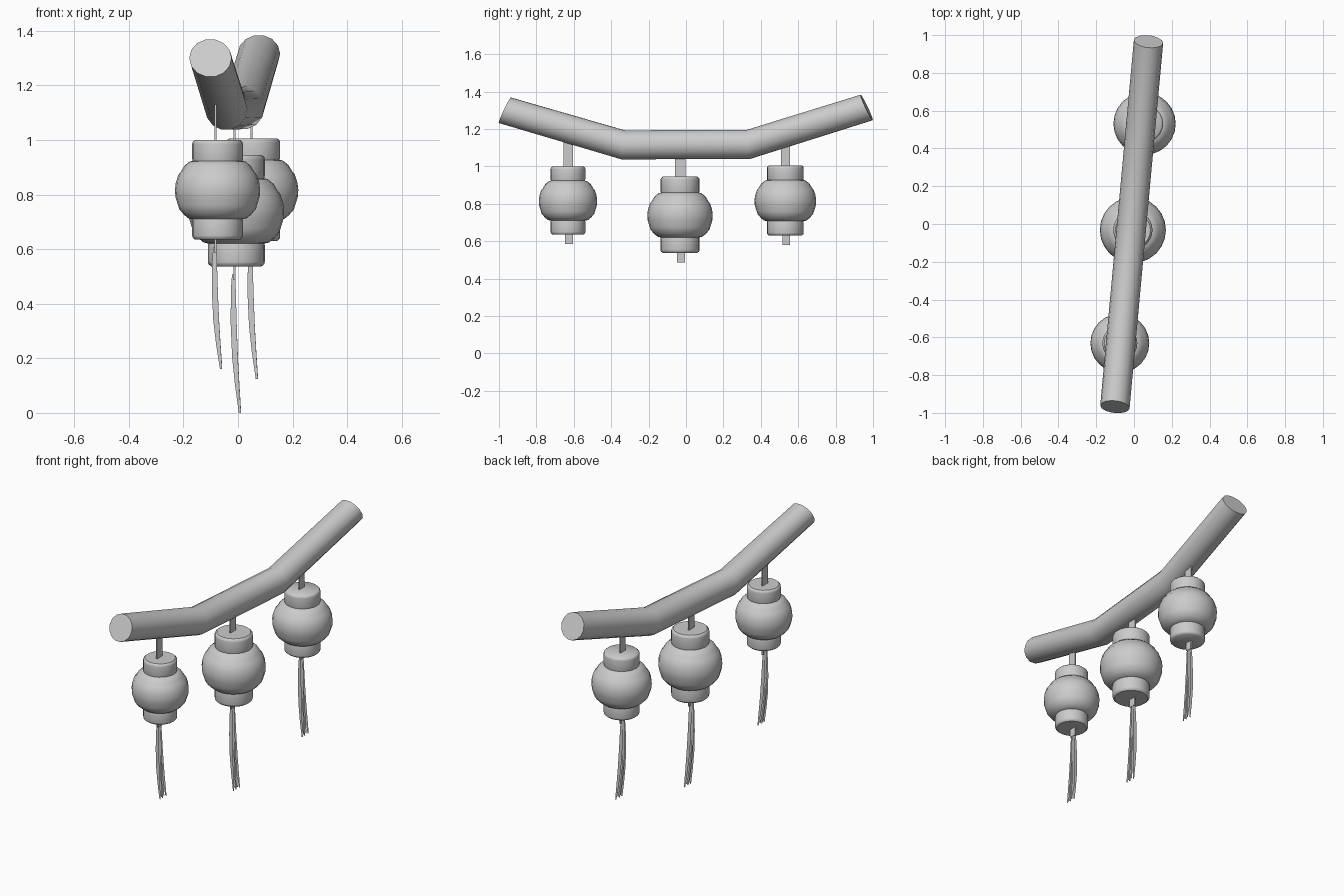
import bpy
from math import cos, sin, pi, radians
from mathutils import Vector

if "Cube" in bpy.data.objects:
    bpy.data.objects.remove(bpy.data.objects["Cube"])


def make(name, verts, faces, smooth=None):
    mesh = bpy.data.meshes.new(name)
    mesh.from_pydata(verts, [], faces)
    ob = bpy.data.objects.new(name, mesh)
    bpy.context.collection.objects.link(ob)
    if smooth:
        bpy.ops.object.select_all(action='DESELECT')
        ob.select_set(True)
        bpy.context.view_layer.objects.active = ob
        bpy.ops.object.shade_smooth_by_angle(angle=radians(smooth))
    return ob


def skin(rings):
    """Join equal-sized rings into a capped tube."""
    n = len(rings[0])
    verts = [v for r in rings for v in r]
    faces = [(i * n + j, i * n + (j + 1) % n, (i + 1) * n + (j + 1) % n, (i + 1) * n + j)
             for i in range(len(rings) - 1) for j in range(n)]
    faces += [tuple(reversed(range(n))), tuple(range(len(verts) - n, len(verts)))]
    return verts, faces


# Bent beam: path centre (y, z) and tilt of each cross-section
def beam_ring(y, z, tilt, up, n=14):
    c = Vector((-0.012 + 0.092 * y, y, z))
    u = Vector((cos(0.092), -sin(0.092), 0))
    v = Vector((0, -sin(tilt), cos(tilt)))
    return [c + u * 0.078 * cos(2 * pi * k / n) + v * up * sin(2 * pi * k / n)
            for k in range(n)]


beam = [(-0.968, 1.30, -0.44, 0.077), (-0.335, 1.115, -0.10, 0.08),
        (0.335, 1.118, 0.10, 0.08), (0.966, 1.315, 0.44, 0.077)]
make("beam", *skin([beam_ring(*p) for p in reversed(beam)]), smooth=35)

# Lantern profiles: (radius / body radius, height fraction from base)
CAP = [(0.53, 0), (0.585, 0.02), (0.595, 0.04), (0.595, 0.19), (0.58, 0.215), (0.53, 0.23)]
BODY = [(0.50, 0.195), (0.69, 0.215), (0.79, 0.25), (0.90, 0.305), (0.925, 0.34), (0.99, 0.43),
        (1.0, 0.50), (0.98, 0.57), (0.92, 0.65), (0.87, 0.675), (0.78, 0.74),
        (0.66, 0.782), (0.50, 0.80)]


def lathe(name, profile, x, y, r, z0, h, n=24):
    rings = [[(x + r * a * cos(2 * pi * k / n), y + r * a * sin(2 * pi * k / n), z0 + h * b)
              for k in range(n)] for a, b in profile]
    make(name, *skin(rings), smooth=40)


def strip(name, x, y, hw, z0, z1):
    t = 0.004
    rings = [[(x - t, y - hw, z), (x + t, y - hw, z), (x + t, y + hw, z), (x - t, y + hw, z)]
             for z in (z0, z1)]
    make(name, *skin(rings))


# Tassel: several thin curved blades
def tassel(name, x, y, z0, z1):
    verts, faces = [], []
    stations = [(0, 0, 0.006), (0.12, -0.001, 0.009), (0.35, 0, 0.011),
                (0.6, 0.005, 0.0105), (0.8, 0.013, 0.008), (1, 0.023, 0.004)]
    for i, (s, e) in enumerate([(-0.012, -0.023), (-0.004, -0.009), (0.002, 0.0),
                                (0.006, 0.012), (0.012, 0.033)]):
        drop = 1 - 0.02 * (i % 2)
        base = len(verts)
        for t, bend, w in stations:
            yy, z = y + s + (e - s) * t, z1 + (z0 - z1) * t * drop
            verts += [(x + bend - w, yy, z), (x + bend + w, yy, z)]
        faces += [(base + 2 * k, base + 2 * k + 1, base + 2 * k + 3, base + 2 * k + 2)
                  for k in range(len(stations) - 1)]
    make(name, verts, faces)


# label, x, y, body radius, base z, top z, cord half width, cord top z, tassel tip z
for tag, x, y, r, z0, z1, hw, zc, zt in [
        ("front", -0.075, -0.631, 0.156, 0.635, 1.0, 0.026, 1.14, 0.16),
        ("middle", -0.006, -0.032, 0.175, 0.537, 0.945, 0.027, 1.07, 0.0),
        ("back", 0.056, 0.531, 0.165, 0.63, 1.006, 0.024, 1.13, 0.125)]:
    h = z1 - z0
    lathe("lantern_body_" + tag, BODY, x, y, r, z0, h)
    lathe("lantern_lower_cap_" + tag, CAP, x, y, r, z0, h)
    lathe("lantern_upper_cap_" + tag, [(a, 1 - b) for a, b in reversed(CAP)], x, y, r, z0, h)
    strip("hanging_strap_" + tag, x - 0.007, y + 0.001, hw, z1 - 0.02, zc)
    strip("tassel_knot_" + tag, x - 0.007, y + 0.005, hw * 0.8, z0 - 0.05, z0 + 0.02)
    tassel("tassel_" + tag, x - 0.010, y + 0.003, zt, z0 - 0.03)
